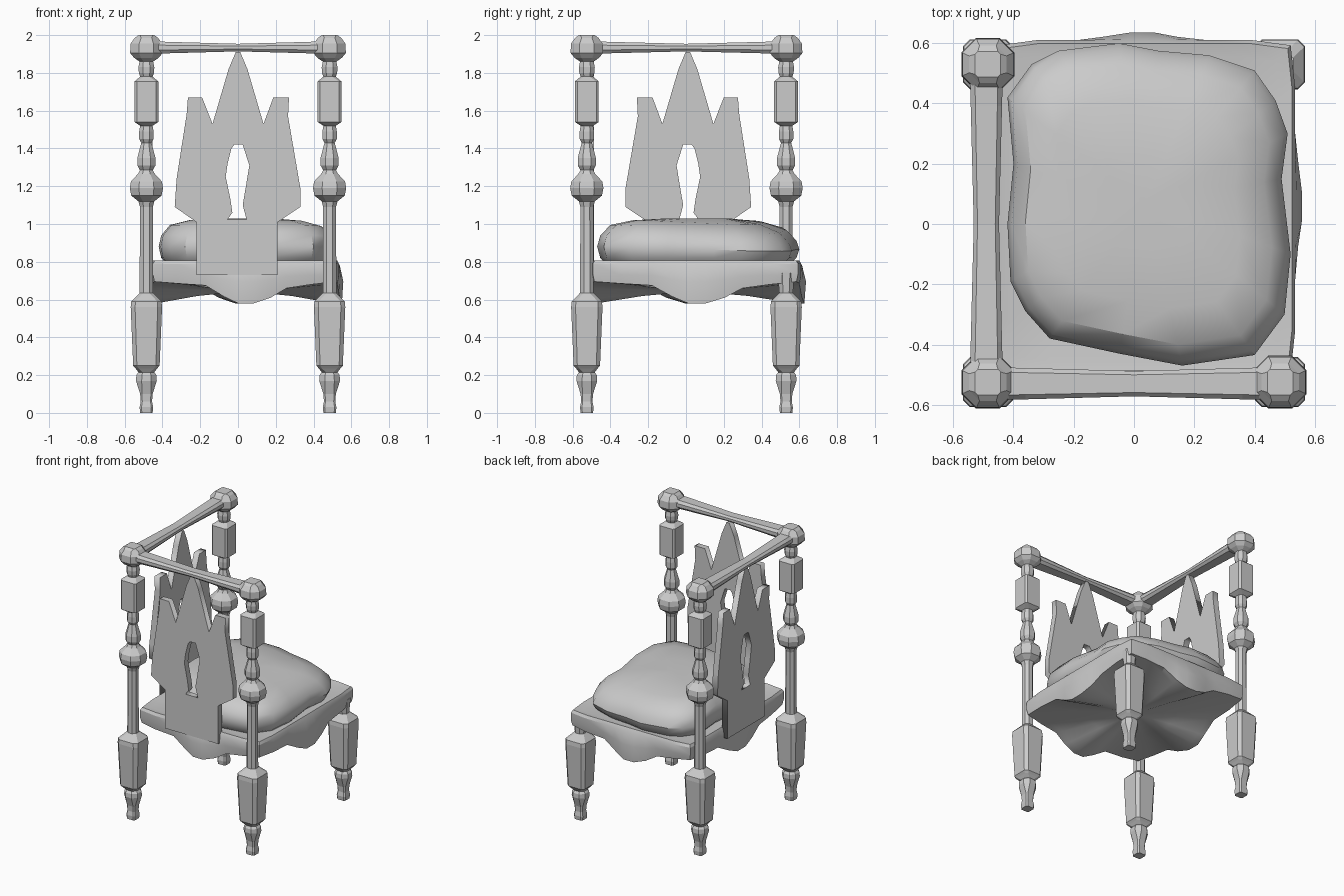
import bpy, bmesh
from math import pi
from mathutils import Vector

if "Cube" in bpy.data.objects:
    bpy.data.objects.remove(bpy.data.objects["Cube"])


def loft(name, rings, smooth=0):
    """Skin a stack of equal-length point rings and cap both ends."""
    bm = bmesh.new()
    vs = [[bm.verts.new(p) for p in r] for r in rings]
    n = len(rings[0])
    for a, b in zip(vs, vs[1:]):
        for i in range(n):
            j = (i + 1) % n
            bm.faces.new((a[i], a[j], b[j], b[i]))
    for cap in (vs[0], vs[-1]):
        c = bm.verts.new(sum((v.co for v in cap), Vector()) / n)
        for i in range(n):
            bm.faces.new((cap[i], cap[(i + 1) % n], c))
    bmesh.ops.recalc_face_normals(bm, faces=bm.faces)
    me = bpy.data.meshes.new(name)
    bm.to_mesh(me)
    bm.free()
    ob = bpy.data.objects.new(name, me)
    bpy.context.collection.objects.link(ob)
    if smooth:
        bpy.ops.object.select_all(action='DESELECT')
        ob.select_set(True)
        bpy.context.view_layer.objects.active = ob
        bpy.ops.object.shade_smooth_by_angle(angle=smooth)
    return ob


def octagon(h, f):
    """Square of half width h with its corners cut at fraction f."""
    k = h * f
    return [(h, -k), (h, k), (k, h), (-k, h), (-h, k), (-h, -k), (-k, -h), (k, -h)]


# Turned leg and post profiles: height, half width, flatness
R, S = 0.45, 0.72
LEG = [(0, .033, S), (.03, .036, S), (.06, .03, S), (.1, .033, S), (.17, .055, R),
       (.2, .053, R), (.215, .042, R), (.235, .057, S), (.25, .07, S),
       (.56, .083, S), (.59, .08, S), (.635, .036, R)]
POST = LEG + [(1.09, .034, R), (1.12, .042, R), (1.15, .08, R), (1.19, .088, R),
              (1.225, .082, R), (1.265, .045, R), (1.285, .034, R), (1.31, .048, R),
              (1.35, .048, R), (1.43, .027, R), (1.45, .038, R), (1.49, .038, R),
              (1.52, .033, R), (1.54, .063, .8), (1.755, .063, .8), (1.78, .033, R),
              (1.8, .04, R), (1.83, .042, R), (1.86, .036, R), (1.88, .065, R),
              (1.905, .086, R), (1.955, .084, R), (1.985, .062, R), (2.0, .042, .8)]
STUB = LEG + [(.74, .045, R)]


def turned(name, prof, x, y):
    loft(name, [[(x + a, y + b, z) for a, b in octagon(h, f)] for z, h, f in prof])


turned("front_left_post", POST, -.485, -.525)
turned("front_right_post", POST, .485, -.525)
turned("back_left_post", POST, -.485, .53)
turned("back_right_leg", STUB, .485, .53)


# Top rails, slightly waisted in the middle
def rail(name, place):
    rings = []
    for u, w, h in [(-.48, .055, .034), (-.36, .052, .03), (0, .042, .02),
                    (.36, .052, .03), (.48, .055, .034)]:
        sec = [(w, -.4 * h), (w, .4 * h), (.7 * w, h), (-.7 * w, h),
               (-w, .4 * h), (-w, -.4 * h), (-.7 * w, -h), (.7 * w, -h)]
        rings.append([place(u, a, 1.934 + b) for a, b in sec])
    loft(name, rings)


rail("front_rail", lambda u, a, z: (u, -.53 + a, z))
rail("left_rail", lambda u, a, z: (-.49 + a, u * 1.09, z))

# Pierced back splats
OUT = [(-.22, .73), (.21, .73), (.21, 1.01), (.33, 1.09), (.33, 1.19), (.265, 1.57),
       (.27, 1.67), (.187, 1.67), (.135, 1.53), (.05, 1.82), (.012, 1.91), (-.012, 1.91),
       (-.05, 1.82), (-.135, 1.53), (-.19, 1.67), (-.265, 1.67), (-.272, 1.58),
       (-.325, 1.24), (-.335, 1.09), (-.22, 1.01)]
HOLE = [(-.055, 1.025), (-.03, 1.06), (-.04, 1.13), (-.065, 1.25), (-.055, 1.32),
        (-.035, 1.4), (-.02, 1.42), (.025, 1.42), (.06, 1.31), (.042, 1.2),
        (.025, 1.1), (.045, 1.025)]


def splat(name, loc, turn, sign):
    cu = bpy.data.curves.new(name, 'CURVE')
    cu.dimensions = '2D'
    cu.fill_mode = 'BOTH'
    cu.extrude = .022
    for pts in (OUT, HOLE):
        sp = cu.splines.new('POLY')
        sp.points.add(len(pts) - 1)
        for p, (x, y) in zip(sp.points, pts):
            p.co = (x * sign, y, 0, 1)
        sp.use_cyclic_u = True
    ob = bpy.data.objects.new(name, cu)
    bpy.context.collection.objects.link(ob)
    ob.location, ob.rotation_euler = loc, (pi / 2, 0, turn)
    bpy.ops.object.select_all(action='DESELECT')
    ob.select_set(True)
    bpy.context.view_layer.objects.active = ob
    bpy.ops.object.convert(target='MESH')


splat("front_splat", (0, -.508, 0), 0, 1)
splat("left_splat", (-.475, .01, 0), pi / 2, -1)

# Seat frame with a scalloped, bulging apron: position along side, dip, bulge
APRON = [(-1, 0, 0), (-.72, .01, 0), (-.42, .02, 0), (-.22, .08, .02), (-.07, .115, .045),
         (.1, .115, .045), (.28, .085, .02), (.45, .035, 0), (.72, .015, 0)]


def seat_ring(scale, z, dip, bulge):
    pts = []
    for cx, sx in ((0, -1), (1, 0), (0, 1), (-1, 0)):
        out = Vector((cx, sx))
        along = Vector((-sx, cx))
        for u, d, o in APRON:
            p = out * (scale + o * bulge) + along * u * scale
            if u == -1:
                p *= .97
            pts.append((.035 + p.x * .5, .05 + p.y * .56, z - d * dip))
    return pts


loft("seat_frame", [seat_ring(.9, .8, 0, 0), seat_ring(.98, .808, 0, 0),
                    seat_ring(1, .79, .1, .2), seat_ring(1, .735, .35, 1),
                    seat_ring(.985, .695, 1, 1), seat_ring(.9, .69, .95, .6),
                    seat_ring(.5, .665, .4, 0)], .5)

# Lumpy cushion: plan outline, crown sags toward the back right
PLAN = [(-.41, -.19), (-.36, -.29), (-.28, -.38), (-.05, -.43), (.16, -.47), (.4, -.435),
        (.5, -.3), (.52, -.1), (.49, .15), (.51, .3), (.47, .41), (.4, .51), (.25, .56),
        (.08, .575), (-.05, .6), (-.25, .575), (-.34, .53), (-.42, .42), (-.4, .2), (-.42, 0)]


def cushion_ring(scale, z, sag):
    return [(.04 + (x - .04) * scale, .07 + (y - .07) * scale,
             z - sag * max(0, x + y - .1)) for x, y in PLAN]


loft("cushion", [cushion_ring(.9, .785, 0), cushion_ring(.97, .82, 0),
                 cushion_ring(1, .88, .03), cushion_ring(.97, .94, .06),
                 cushion_ring(.87, .995, .06), cushion_ring(.65, 1.02, .03),
                 cushion_ring(.3, 1.03, 0)], .6)
